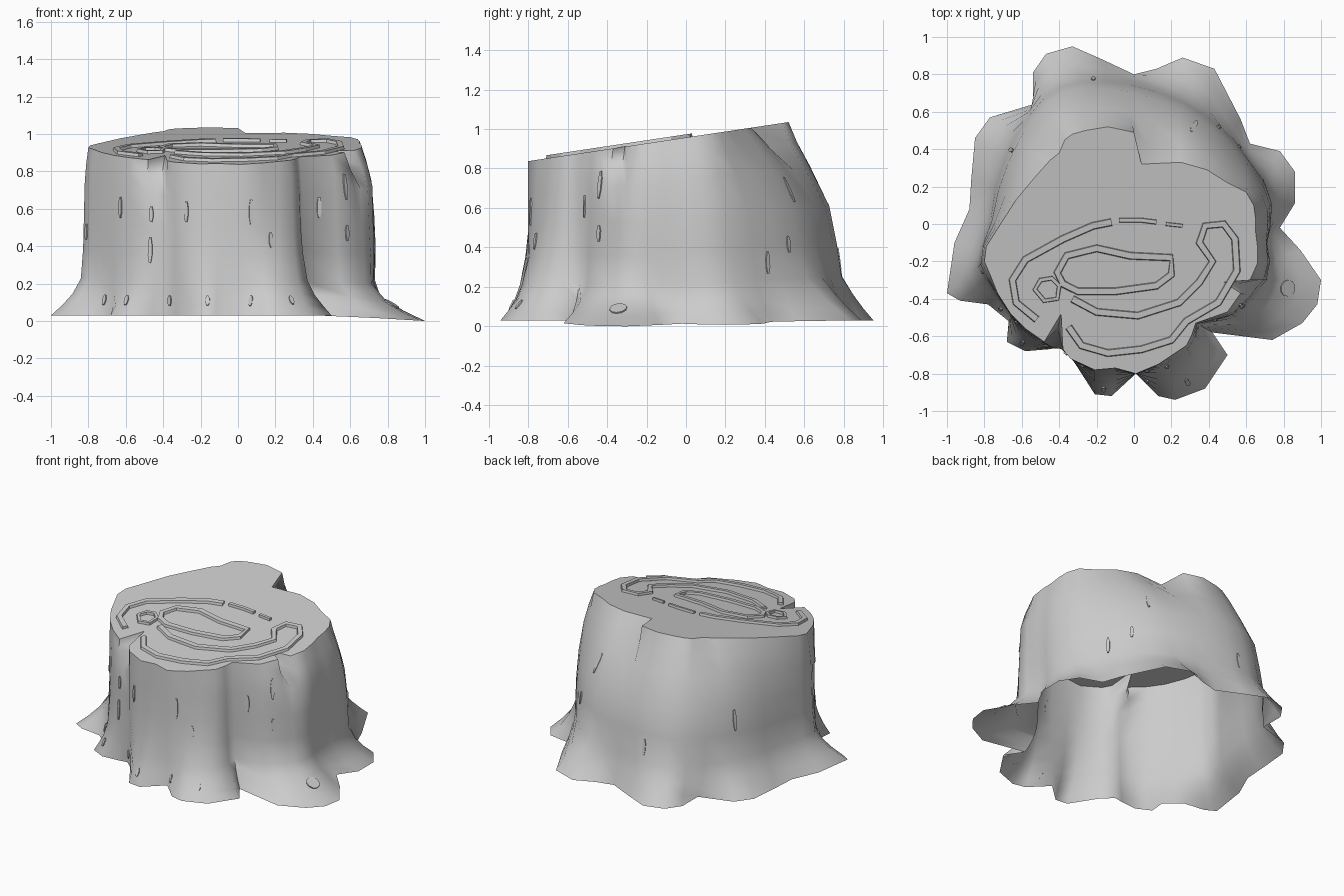
import bpy
import math
from mathutils import Vector

default_cube = bpy.data.objects.get("Cube")
if default_cube:
    bpy.data.objects.remove(default_cube, do_unlink=True)

wood = bpy.data.materials.new("weathered_grey_wood")
wood.use_nodes = True
wood.diffuse_color = (0.6, 0.6, 0.6, 1)
wood.node_tree.nodes["Principled BSDF"].inputs["Base Color"].default_value = wood.diffuse_color

# Matching outlines in hundredths, clockwise from the back
TOP = [(-14, 52), (0, 49), (4, 32), (25, 33), (39, 29), (50, 22), (60, 17),
       (64, 10), (65, 3), (65, -4), (66, -12), (66, -21), (62, -30), (59, -33),
       (57, -37), (50, -47), (33, -53), (31, -59), (28, -65), (22, -69), (13, -75),
       (1, -80), (-10, -77), (-21, -78), (-34, -72), (-38, -67), (-43, -66), (-48, -63),
       (-58, -56), (-66, -48), (-73, -37), (-77, -27), (-80, -20), (-79, -12), (-72, -1),
       (-63, 13), (-53, 25), (-45, 34), (-40, 38), (-37, 45), (-33, 48), (-26, 50)]
ROOTS = [(-17, 88), (0, 80), (12, 83), (26, 89), (43, 83), (57, 56), (62, 43),
         (78, 39), (86, 28), (86, 11), (78, -2), (89, -14), (100, -30), (98, -43),
         (90, -53), (74, -62), (42, -58), (50, -70), (38, -88), (22, -94), (13, -92),
         (1, -80), (-12, -92), (-21, -91), (-33, -72), (-40, -66), (-46, -67), (-58, -68),
         (-68, -63), (-67, -52), (-78, -43), (-93, -41), (-100, -37), (-96, -10), (-88, 8),
         (-87, 24), (-85, 46), (-77, 57), (-54, 64), (-54, 81), (-47, 91), (-33, 95)]
# Cracks in the rim: outline index and the inner end of the split
CRACKS = {13: (48, -31), 26: (-39, -48)}
CRACK_START = 0.78
# Height fraction, then root spread on the sides, at the back and at the front
FLARE = [(0, 1, 1, 1), (0.06, 0.7, 0.93, 0.85), (0.13, 0.42, 0.86, 0.66),
         (0.22, 0.2, 0.79, 0.48), (0.4, 0.14, 0.73, 0.26), (0.58, 0.12, 0.64, 0.14),
         (CRACK_START, 0.1, 0.38, 0.08), (0.9, 0.06, 0.17, 0.04), (1, 0, 0, 0)]
SOFTEN = (1, 2, 3, 4, 3, 2, 1)
COUNT = len(TOP)


def clamp(v):
    return max(0.0, min(1.0, v))


def cut_height(y):
    """Height of the slanted saw cut."""
    return 0.957 + 0.15 * y


def spread(s, y):
    """How far the wall has moved from the rim towards the root outline."""
    rear_share, front_share = clamp((y + 0.1) / 0.4), clamp((-y - 0.5) / 0.2)
    for low, high in zip(FLARE, FLARE[1:]):
        if s <= high[0]:
            k = (s - low[0]) / (high[0] - low[0])
            side, rear, front = (a + (b - a) * k for a, b in zip(low[1:], high[1:]))
            return side + (rear - side) * rear_share + (front - side) * front_share
    return 0.0


def column_xy(i, s):
    t = Vector(TOP[i % COUNT]) / 100
    p = t.lerp(Vector(ROOTS[i % COUNT]) / 100, spread(s, t.y))
    # The right side swells just under the rim
    p.x += 0.035 * clamp((t.x - 0.5) / 0.12) * clamp((1 - s) * 5) * clamp(s * 4 - 0.4)
    return p


def column_point(i, s):
    """Point on one bark column at height fraction s."""
    t = Vector(TOP[i % COUNT]) / 100
    r = Vector(ROOTS[i % COUNT]) / 100
    p = column_xy(i, s)
    # The rear wall is smooth between its rim and its roots
    soft = Vector((0, 0))
    for k, weight in enumerate(SOFTEN):
        soft += column_xy(i + k - len(SOFTEN) // 2, s) * weight / sum(SOFTEN)
    p = p.lerp(soft, clamp((t.y + 0.1) / 0.3) * clamp(s * 4) * clamp((1 - s) * 4))
    if i % COUNT in CRACKS and s > CRACK_START:
        p = p.lerp(Vector(CRACKS[i % COUNT]) / 100, (s - CRACK_START) / (1 - CRACK_START))
    low = 0.03 * (1 - clamp((r.x - 0.5) / 0.5))
    high = cut_height(p.y if s == 1 else t.y)
    return Vector((p.x, p.y, low + s * (high - low)))


def wall_point(u, s):
    i = math.floor(u)
    return column_point(i, s).lerp(column_point(i + 1, s), u - i)


def wall_normal(u, s):
    d = 0.02
    along = wall_point(u + d, s) - wall_point(u - d, s)
    up = wall_point(u, s + d) - wall_point(u, s - d)
    return up.cross(along).normalized()


def make_object(name, verts, faces):
    mesh = bpy.data.meshes.new(name)
    mesh.from_pydata(verts, [], faces)
    mesh.materials.append(wood)
    obj = bpy.data.objects.new(name, mesh)
    bpy.context.collection.objects.link(obj)
    return obj


# Hollow trunk with flared roots, open underneath, closed by the cut
verts = [column_point(i, row[0]) for row in FLARE for i in range(COUNT)]
faces = []
for level in range(len(FLARE) - 1):
    for i in range(COUNT):
        j = (i + 1) % COUNT
        a, b = level * COUNT, (level + 1) * COUNT
        faces.append((a + i, b + i, b + j, a + j))
faces.append([len(verts) - 1 - i for i in range(COUNT)])
stump = make_object("stump_trunk", verts, faces)
bpy.ops.object.select_all(action="DESELECT")
bpy.context.view_layer.objects.active = stump
stump.select_set(True)
bpy.ops.object.shade_smooth_by_angle(angle=math.radians(85))
# The sawn rim stays crisp all round
for edge in stump.data.edges:
    if min(edge.vertices) >= len(verts) - COUNT:
        edge.use_edge_sharp = True


# Growth rings: low ridges following paths on the cut
def ridge(name, path, width, closed=False, height=0.016):
    pts = [Vector(p) / 100 for p in path]
    n = len(pts)
    verts, faces = [], []
    for i, p in enumerate(pts):
        before = pts[i - 1] if closed or i else p
        after = pts[(i + 1) % n] if closed or i < n - 1 else p
        d = (after - before).normalized()
        side = Vector((-d.y, d.x)) * width / 2
        for q, lift in ((p + side, 0), (p + side * 0.8, height),
                        (p - side * 0.8, height), (p - side, 0)):
            verts.append((q.x, q.y, cut_height(q.y) + lift))
    for i in range(n if closed else n - 1):
        a, b = i * 4, (i + 1) % n * 4
        faces += [(a + k, a + k + 1, b + k + 1, b + k) for k in range(3)]
    if not closed:
        end = (n - 1) * 4
        faces += [(3, 2, 1, 0), (end, end + 1, end + 2, end + 3)]
    make_object(name, verts, faces)


ridge("heart_ring", [(-41, -26), (-36, -17), (-20, -13), (-2, -17), (20, -18), (20, -27),
                     (12, -33), (-10, -36), (-30, -36), (-38, -32)], 0.04, True)
ridge("left_ring", [(-12, 1), (-22, -1), (-38, -8), (-58, -19), (-65, -30),
                    (-63, -42), (-52, -51)], 0.04)
ridge("right_ring", [(-35, -55), (-28, -65), (-14, -69), (4, -67), (20, -62), (28, -52),
                     (45, -42), (55, -25), (54, -8), (48, 0), (38, -1), (35, -10),
                     (42, -20), (35, -31), (24, -42), (2, -49), (-20, -47), (-33, -40)], 0.04)
ridge("small_knot_ring", [(-53, -35), (-50, -30), (-44, -29), (-40, -33),
                          (-41, -40), (-48, -41)], 0.025, True)
ridge("short_grain", [(-8, 2), (4, 2), (12, 1)], 0.025)
ridge("short_grain", [(17, 0), (26, -1)], 0.02)


# Bark flakes: thin plates lying on the wall
def flake(name, u, s, wide, tall, sides=8):
    n = wall_normal(u, s)
    c = wall_point(u, s)
    across = n.cross(Vector((0, 0, 1))).normalized()
    up = across.cross(n)
    ring = []
    for k in range(sides):
        a = math.tau * (k + 0.5) / sides
        ring.append(c + across * math.cos(a) * wide / 2 + up * math.sin(a) * tall / 2)
    verts = [p + n * 0.001 for p in ring] + [p + n * 0.008 for p in ring]
    faces = [[sides + k for k in range(sides)]]
    faces += [(k, (k + 1) % sides, sides + (k + 1) % sides, sides + k) for k in range(sides)]
    make_object(name, verts, faces)


FLAKES = [(31.5, 0.5), (28.5, 0.68), (26.5, 0.42), (26.5, 0.65), (23.5, 0.68), (20.5, 0.68),
          (19.5, 0.49), (15.5, 0.68), (14.5, 0.8), (14.5, 0.52), (5.5, 0.31), (3.5, 0.68),
          (4.5, 0.4), (41.5, 0.31), (36.5, 0.49)]
for k, (u, s) in enumerate(FLAKES):
    flake("bark_flake", u, s, 0.025, 0.09 + 0.03 * (k % 3))
for u in (29.5, 27.5, 24.5, 22.5, 20.5, 18.5):
    flake("root_flake", u, 0.095, 0.025, 0.06)
flake("root_knot", 12.5, 0.095, 0.09, 0.09, 10)
